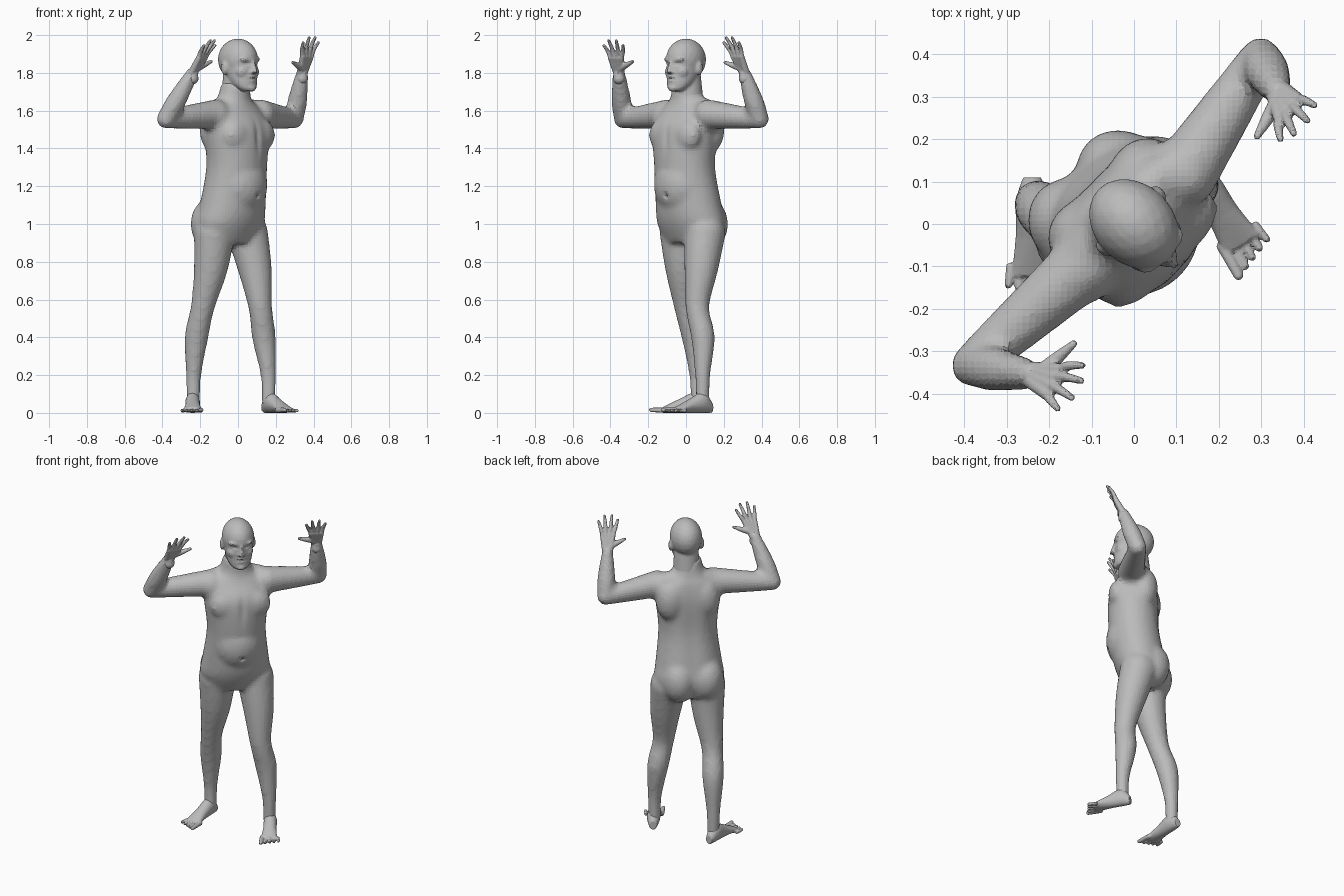
import bpy, bmesh, math
from mathutils import Vector, Matrix

cube = bpy.data.objects.get("Cube")
if cube:
    bpy.data.objects.remove(cube)

# One flat skin colour
skin = bpy.data.materials.new("grey_skin")
skin.use_nodes = True
grey = (0.5, 0.5, 0.5, 1)
skin.diffuse_color = grey
skin.node_tree.nodes["Principled BSDF"].inputs["Base Color"].default_value = grey

# Body frame: the figure is turned an eighth of a circle about z
turn = math.sqrt(0.5)
LEFT, FRONT, UP = Vector((turn, turn, 0)), Vector((turn, -turn, 0)), Vector((0, 0, 1))


def place(left, front, up):
    return LEFT * left + FRONT * front + UP * up


def spline(rows, steps=4):
    """Smooth curve through rows of numbers."""
    rows = [Vector(row) for row in rows]
    last = len(rows) - 1
    curve = []
    for i in range(last):
        a, b, c, d = rows[max(i - 1, 0)], rows[i], rows[i + 1], rows[min(i + 2, last)]
        for k in range(steps):
            t = k / steps
            bend = (a * 2 - b * 5 + c * 4 - d) * t * t + (b * 3 - a - c * 3 + d) * t ** 3
            curve.append(b + ((c - a) * t + bend) / 2)
    return curve + [rows[last]]


def loft(bm, rings, sides=20, groove=0.0):
    """Bridge ellipses given as (centre, u, v); groove dents the -v side."""
    loops = []
    for centre, u, v in rings:
        loop = []
        for i in range(sides):
            angle = math.tau * i / sides
            off_back = (angle - math.pi * 1.5) * 4
            scale = 1 - groove * math.exp(-off_back * off_back)
            loop.append(bm.verts.new(centre + (u * math.cos(angle) + v * math.sin(angle)) * scale))
        loops.append(loop)
    for low, high in zip(loops, loops[1:]):
        for i in range(sides):
            j = (i + 1) % sides
            bm.faces.new((low[i], low[j], high[j], high[i]))
    bm.faces.new(reversed(loops[0]))
    bm.faces.new(loops[-1])


def stack(bm, rows, sides=28, groove=0.0, shift=0.0):
    """Upright form from rows of height, forward centre, half width, half depth."""
    rings = [(place(shift, front, up), LEFT * width, FRONT * depth)
             for up, front, width, depth in spline(rows)]
    loft(bm, rings, sides, groove)


def ball(bm, centre, *size):
    axes = Matrix([axis * s for axis, s in zip((LEFT, FRONT, UP), size)]).transposed()
    bmesh.ops.create_icosphere(bm, subdivisions=3, radius=1,
                               matrix=Matrix.Translation(centre) @ axes.to_4x4())


def pair(bm, left, front, up, *size, shift=0.0):
    for side in (-1, 1):
        ball(bm, place(side * left + shift, front, up), *size)


def tube(bm, points, radii, sides=14):
    """Round limb with rounded ends."""
    curve = spline([(*p, r) for p, r in zip(points, radii)])
    centres = [Vector(row[:3]) for row in curve]
    rings = []
    for i, centre in enumerate(centres):
        along = centres[min(i + 1, len(curve) - 1)] - centres[max(i - 1, 0)]
        u = along.cross(FRONT).normalized()
        v = along.cross(u).normalized()
        rings.append((centre, u * curve[i][3], v * curve[i][3]))
    loft(bm, rings, sides)
    for end in (0, -1):
        ball(bm, centres[end], *[radii[end]] * 3)


def finish(name, bm, voxel, passes, dents=()):
    """Fuse the pieces into one skin, soften it and press in small dents."""
    bmesh.ops.recalc_face_normals(bm, faces=bm.faces)
    mesh = bpy.data.meshes.new(name)
    bm.to_mesh(mesh)
    bm.free()
    part = bpy.data.objects.new(name, mesh)
    bpy.context.collection.objects.link(part)
    fuse = part.modifiers.new("fuse", 'REMESH')
    fuse.mode = 'VOXEL'
    fuse.voxel_size = voxel
    soften = part.modifiers.new("soften", 'SMOOTH')
    soften.iterations = passes
    bpy.context.view_layer.update()
    graph = bpy.context.evaluated_depsgraph_get()
    fused = bpy.data.meshes.new_from_object(part.evaluated_get(graph))
    part.modifiers.clear()
    part.data = fused
    for centre, width, height, depth in dents:
        for vert in fused.vertices:
            off = vert.co - centre
            reach = Vector((off.dot(LEFT) / width, off.dot(FRONT) * 20, off.z / height))
            vert.co -= FRONT * depth * math.exp(-reach.length_squared)
    fused.materials.clear()
    fused.materials.append(skin)


# Trunk with spine groove, belly, chest, seat, shoulder blades and shoulders
bm = bmesh.new()
stack(bm, [(0.9, -0.06, 0.17, 0.11), (1, -0.05, 0.205, 0.15), (1.1, -0.03, 0.193, 0.155),
           (1.3, 0, 0.172, 0.15), (1.5, 0, 0.192, 0.148), (1.6, -0.02, 0.175, 0.11),
           (1.66, -0.02, 0.1, 0.085), (1.75, -0.01, 0.073, 0.073)], 32, 0.07, -0.01)
ball(bm, place(-0.01, 0.01, 1.21), 0.16, 0.155, 0.18)
pair(bm, 0.08, 0.082, 1.47, 0.1, 0.06, 0.09)
pair(bm, 0.08, -0.1, 1, 0.105, 0.115, 0.14, shift=-0.02)
pair(bm, 0.1, -0.07, 1.5, 0.09, 0.078, 0.13)
pair(bm, 0.16, -0.01, 1.57, 0.085, 0.082, 0.085)
pair(bm, 0.08, -0.035, 1.62, 0.1, 0.055, 0.05)

# Legs: hip, thigh, knee, calf, shin, ankle
for leg in ([(0.05, 0.1, 0.95), (0.09, 0.08, 0.76), (0.118, 0.06, 0.56),
             (0.137, 0.09, 0.4), (0.16, 0.088, 0.2), (0.16, 0.088, 0.06)],
            [(-0.125, -0.03, 0.95), (-0.145, -0.02, 0.76), (-0.187, 0, 0.56),
             (-0.22, 0.04, 0.4), (-0.235, 0.058, 0.2), (-0.235, 0.06, 0.06)]):
    tube(bm, leg, (0.11, 0.09, 0.063, 0.063, 0.041, 0.037), 18)

# Arms: shoulder, elbow, wrist
left_arm = [Vector(p) for p in ((0.12, 0.12, 1.58), (0.298, 0.39, 1.555), (0.34, 0.31, 1.8))]
right_arm = [Vector(p) for p in ((-0.12, -0.1, 1.58), (-0.382, -0.333, 1.555), (-0.24, -0.355, 1.8))]
for shoulder, elbow, wrist in (left_arm, right_arm):
    tube(bm, (shoulder, shoulder.lerp(elbow, 0.5), elbow), (0.08, 0.066, 0.051))
    tube(bm, (elbow, elbow.lerp(wrist, 0.4), wrist), (0.05, 0.053, 0.034))
finish("body", bm, 0.015, 7, [(place(0, 0.16, 1.15), 0.014, 0.014, 0.014),
                              (place(0, 0.15, 1.46), 0.02, 0.08, 0.008)])

# Head: cranium, jaw, neck, nose, chin, lips, brows, cheeks, nostrils and ears
bm = bmesh.new()
ball(bm, place(0, 0, 1.87), 0.094, 0.118, 0.112)
stack(bm, [(1.705, 0.08, 0.035, 0.03), (1.725, 0.06, 0.058, 0.055), (1.77, 0.03, 0.077, 0.085),
           (1.87, 0, 0.09, 0.114)])
stack(bm, [(1.63, -0.02, 0.082, 0.08), (1.8, -0.01, 0.07, 0.07)])
stack(bm, [(1.8, 0.118, 0.018, 0.026), (1.87, 0.104, 0.01, 0.016)], 12)
ball(bm, place(0, 0.1, 1.72), 0.03, 0.022, 0.02)
ball(bm, place(0, 0.107, 1.776), 0.028, 0.014, 0.009)
ball(bm, place(0, 0.104, 1.759), 0.025, 0.015, 0.01)
pair(bm, 0.035, 0.092, 1.872, 0.036, 0.02, 0.014)
pair(bm, 0.042, 0.068, 1.805, 0.035, 0.035, 0.035)
pair(bm, 0.013, 0.115, 1.805, 0.012, 0.015, 0.01)
pair(bm, 0.093, -0.01, 1.825, 0.012, 0.022, 0.036)
dents = [(place(side * 0.036, 0.1, 1.848), 0.018, 0.01, 0.007) for side in (-1, 1)]
dents.append((place(0, 0.12, 1.768), 0.026, 0.005, 0.006))
finish("head", bm, 0.008, 3, dents)


# Hands: four fingers fanned from index to little finger, and a thumb
def hand(name, wrist, index, little, thumb):
    bm = bmesh.new()
    index, little, thumb = Vector(index), Vector(little), Vector(thumb)
    palm = wrist.lerp((index + little) / 2, 0.55)
    tube(bm, (wrist - UP * 0.03, wrist), (0.031, 0.029))
    for i in range(4):
        tip = index.lerp(little, i / 3)
        knuckle = wrist.lerp(tip, 0.55)
        if i in (1, 2):
            tip += (tip - wrist).normalized() * 0.03
        middle = (knuckle + tip) / 2 - FRONT * 0.006
        tube(bm, (wrist + (knuckle - palm) * 0.4, knuckle), (0.02, 0.0155), 10)
        tube(bm, (knuckle, middle, tip), (0.0135, 0.0115, 0.0085), 10)
    base = wrist.lerp(index, 0.15)
    tube(bm, (base, base.lerp(thumb, 0.5), thumb), (0.02, 0.016, 0.009), 10)
    finish(name, bm, 0.005, 2)


hand("left_hand", left_arm[2], (0.345, 0.2, 1.96), (0.425, 0.28, 1.96), (0.29, 0.207, 1.855))
hand("right_hand", right_arm[2], (-0.122, -0.333, 1.945), (-0.18, -0.435, 1.945), (-0.142, -0.282, 1.86))


# Feet: sole rows are fraction from heel to toe, half width, height
def foot(name, heel, toe, inner):
    bm = bmesh.new()
    heel, toe = Vector(heel), Vector(toe)
    side = (toe - heel).normalized().cross(UP) * inner
    sole = [(0, 0.022, 0.055), (0.2, 0.038, 0.11), (0.5, 0.039, 0.075), (0.82, 0.05, 0.03)]
    loft(bm, [(heel.lerp(toe, t) + UP * h / 2, side * w, UP * h / 2) for t, w, h in spline(sole)])
    for i in range(5):
        radius = 0.011 if i else 0.0145
        shift = side * (0.041 - 0.023 * i) + UP * radius
        tube(bm, (heel.lerp(toe, 0.74) + shift, heel.lerp(toe, 1.03 - 0.035 * i) + shift * 1.1),
             (radius, radius * 0.85), 10)
    finish(name, bm, 0.005, 2)


foot("left_foot", (0.14, 0.135, 0), (0.28, -0.09, 0), 1)
foot("right_foot", (-0.24, 0.11, 0), (-0.24, -0.175, 0), -1)
